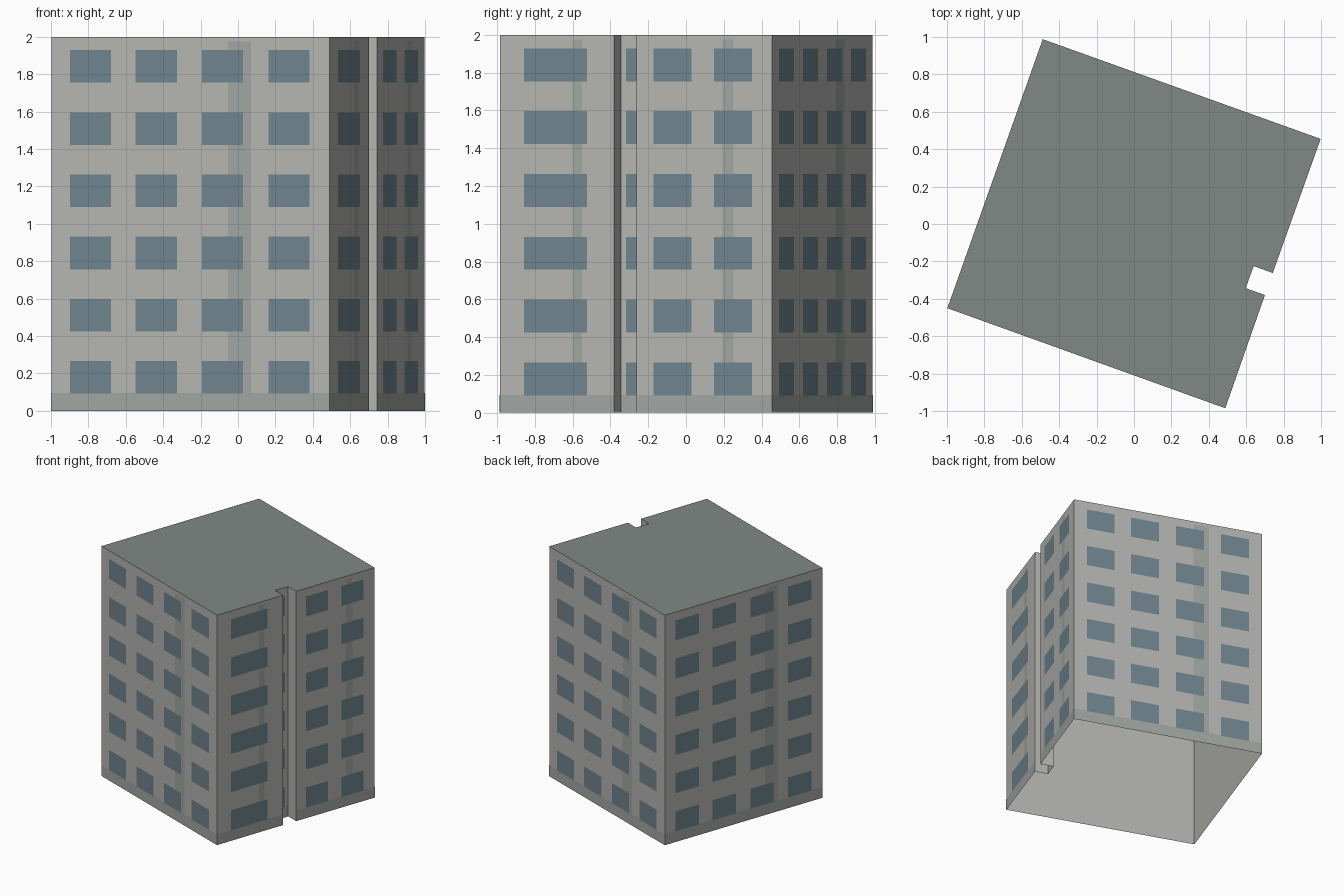
import bpy
from mathutils import Vector

if "Cube" in bpy.data.objects:
    bpy.data.objects.remove(bpy.data.objects["Cube"])

H = 2.0
# Footprint, counter-clockwise, with a notch in the right side
FOOT = [(-0.998, -0.45), (0.488, -0.985), (0.70, -0.38), (0.597, -0.343),
        (0.64, -0.225), (0.742, -0.262), (0.998, 0.455), (-0.488, 0.988)]


def material(name, rgb):
    m = bpy.data.materials.new(name)
    m.diffuse_color = (*rgb, 1)
    m.use_nodes = True
    m.node_tree.nodes["Principled BSDF"].inputs["Base Color"].default_value = m.diffuse_color
    return m


WALL = material("wall_grey", (0.46, 0.465, 0.44))
GLASS = material("window_blue", (0.16, 0.23, 0.27))
ROOF = material("roof_grey", (0.22, 0.25, 0.235))
TRIM = material("trim_grey", (0.36, 0.385, 0.365))


def make(name, verts, faces, mat):
    me = bpy.data.meshes.new(name)
    me.from_pydata(verts, [], faces)
    me.materials.append(mat)
    ob = bpy.data.objects.new(name, me)
    bpy.context.collection.objects.link(ob)


def panels(name, rects, offset, mat):
    """Flat panels on walls: (wall index, start, end as fractions, z0, z1)."""
    verts, faces = [], []
    for i, s, e, z0, z1 in rects:
        a, b = Vector(FOOT[i]), Vector(FOOT[(i + 1) % len(FOOT)])
        d = (b - a).normalized()
        out = Vector((d.y, -d.x)) * offset
        p, q = a.lerp(b, s) + out, a.lerp(b, e) + out
        n = len(verts)
        verts += [(*p, z0), (*q, z0), (*q, z1), (*p, z1)]
        faces.append((n, n + 1, n + 2, n + 3))
    make(name, verts, faces, mat)


# Walls (open underneath) and roof
n = len(FOOT)
low = [(x, y, 0) for x, y in FOOT]
top = [(x, y, H) for x, y in FOOT]
make("walls", low + top,
     [(i, (i + 1) % n, n + (i + 1) % n, n + i) for i in range(n)], WALL)
make("roof", top, [tuple(range(n))], ROOF)

# Window columns per wall
FOUR = [(0.067, 0.215), (0.303, 0.452), (0.543, 0.69), (0.782, 0.93)]
ONE = [(0.21, 0.765)]
TWO = [(0.126, 0.406), (0.573, 0.853)]
COLUMNS = {0: FOUR, 1: ONE, 3: ONE, 5: TWO, 6: FOUR, 7: FOUR}
rows = [0.092 + k * 0.3325 for k in range(6)]
panels("windows", [(w, s, e, z, z + 0.174) for w, cols in COLUMNS.items()
                   for s, e in cols for z in rows], 0.002, GLASS)

# Vertical stains and base band
panels("wall_strips", [(w, 0.635, 0.718, 0.095, 1.975)
                       for w in (0, 1, 5, 6, 7)], 0.001, TRIM)
panels("base_band", [(w, 0, 1, 0, 0.095) for w in COLUMNS], 0.0015, TRIM)
